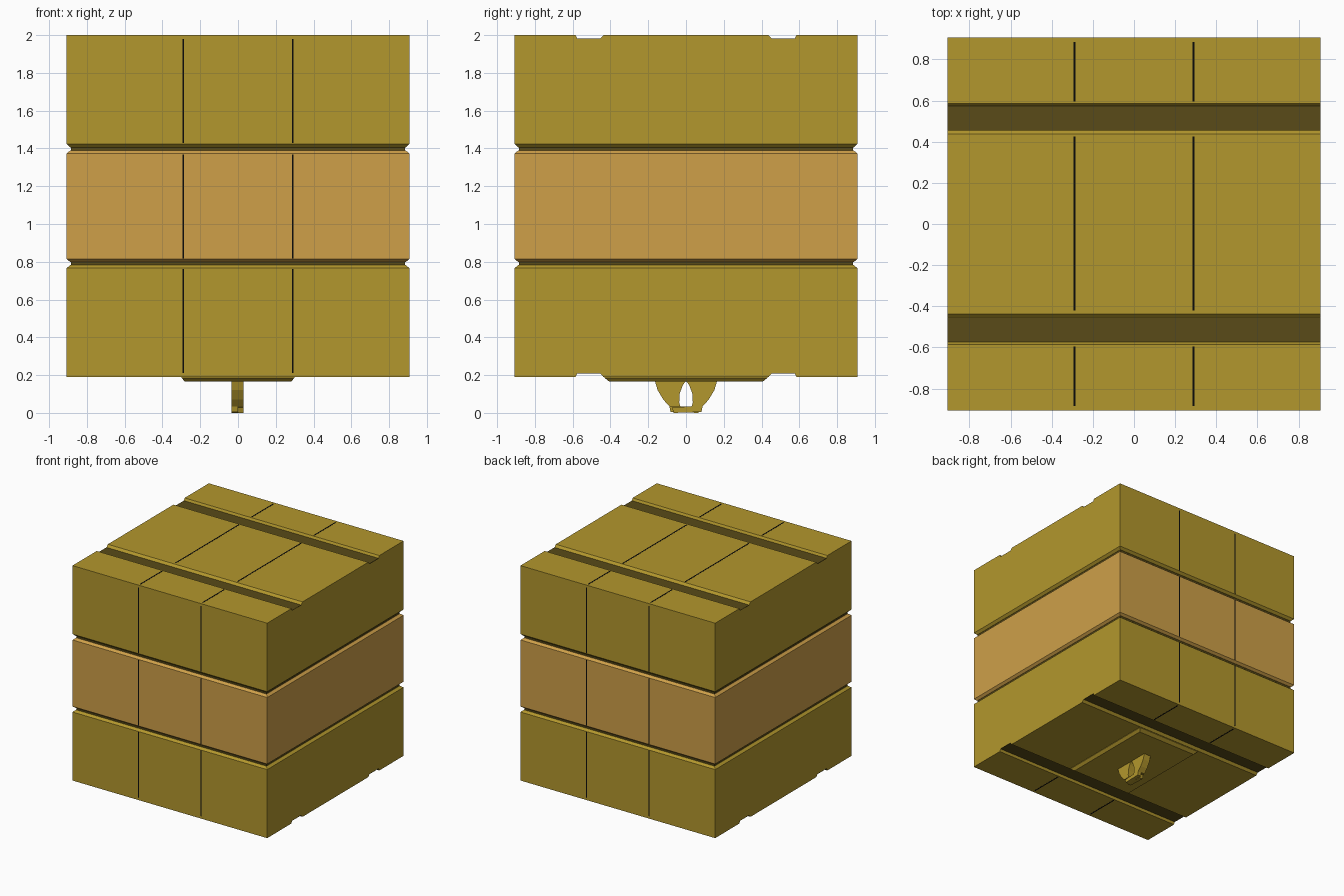
import bpy, bmesh
from mathutils import Vector

if "Cube" in bpy.data.objects:
    bpy.data.objects.remove(bpy.data.objects["Cube"])

W = 0.907          # half width of the cube
CH = 0.02          # chamfer / channel depth
Z0, Z1 = 0.19, 2.0


def material(name, rgb):
    m = bpy.data.materials.new(name)
    m.diffuse_color = (*rgb, 1)
    m.use_nodes = True
    m.node_tree.nodes["Principled BSDF"].inputs["Base Color"].default_value = m.diffuse_color
    return m


OLIVE = material("olive", (0.45, 0.31, 0.026))
ORANGE = material("orange", (0.62, 0.35, 0.066))
DARK = material("dark_olive", (0.10, 0.07, 0.009))
BLACK = material("black", (0.003, 0.003, 0.003))


def finish(bm, name, mat):
    bmesh.ops.recalc_face_normals(bm, faces=bm.faces)
    me = bpy.data.meshes.new(name)
    bm.to_mesh(me)
    bm.free()
    me.materials.append(mat)
    ob = bpy.data.objects.new(name, me)
    bpy.context.collection.objects.link(ob)
    return ob


def prism(profile, x0, x1):
    """Extrude a (y, z) outline along x."""
    bm = bmesh.new()
    face = bm.faces.new([bm.verts.new((x0, y, z)) for y, z in profile])
    out = bmesh.ops.extrude_face_region(bm, geom=[face])
    moved = [v for v in out["geom"] if isinstance(v, bmesh.types.BMVert)]
    bmesh.ops.translate(bm, verts=moved, vec=(x1 - x0, 0, 0))
    return bm


def box(name, lo, hi, mat):
    prof = [(lo[1], lo[2]), (hi[1], lo[2]), (hi[1], hi[2]), (lo[1], hi[2])]
    return finish(prism(prof, lo[0], hi[0]), name, mat)


def chamfer_end(bm, z_end, z_cut, sx, sy):
    """Slope the sides inward between z_cut and the end at z_end."""
    bmesh.ops.bisect_plane(bm, geom=bm.verts[:] + bm.edges[:] + bm.faces[:],
                           plane_co=(0, 0, z_cut), plane_no=(0, 0, 1))
    for v in bm.verts:
        if abs(v.co.z - z_end) < 1e-5:
            v.co.x *= sx
            v.co.y *= sy


def channel_edge(z, depth):
    """Left-to-right outline of a face with two sunken channels."""
    right = [(0.437, z), (0.455, z + depth), (0.575, z + depth), (0.585, z), (W, z)]
    return [(-y, q) for y, q in reversed(right)] + right


# Three stacked blocks, chamfered where they meet
s = (W - CH) / W
low_top, mid_bot, mid_top, up_bot = 0.783, 0.798, 1.39, 1.405

bm = prism(channel_edge(Z0, CH) + [(W, low_top), (-W, low_top)], -W, W)
chamfer_end(bm, low_top, low_top - 0.016, s, s)
finish(bm, "lower_block", OLIVE)

bm = prism([(-W, mid_bot), (W, mid_bot), (W, mid_top), (-W, mid_top)], -W, W)
chamfer_end(bm, mid_bot, mid_bot + 0.016, s, s)
chamfer_end(bm, mid_top, mid_top - 0.016, s, s)
finish(bm, "middle_block", ORANGE)

bm = prism(channel_edge(Z1, -CH) + [(W, up_bot), (-W, up_bot)], -W, W)
chamfer_end(bm, up_bot, up_bot + 0.018, s, s)
finish(bm, "upper_block", OLIVE)

# Dark groove cores between the blocks
c = W - CH - 0.002
for name, a, b in (("lower", low_top, mid_bot), ("upper", mid_top, up_bot)):
    box(name + "_groove_core", (-c, -c, a), (c, c, b), DARK)

# Dark strips on the channel floors
for sy in (-1, 1):
    ya, yb = sorted((sy * 0.456, sy * 0.574))
    box("top_channel_floor", (-W, ya, Z1 - CH - 0.004), (W, yb, Z1 - CH + 0.001), DARK)
    box("bottom_channel_floor", (-W, ya, Z0 + CH - 0.001), (W, yb, Z0 + CH + 0.004), DARK)

# Thin black seams on front, back, top and bottom
T, E = 0.005, 0.001
for x in (-0.29, 0.29):
    for sy in (-1, 1):
        ya, yb = sorted((sy * (W + E), sy * (W - 0.01)))
        for a, b in ((0.21, 0.763), (0.818, 1.368), (1.428, 1.98)):
            box("wall_seam", (x - T, ya, a), (x + T, yb, b), BLACK)
        ya, yb = sorted((sy * 0.595, sy * 0.885))
        box("top_seam", (x - T, ya, Z1 - 0.01), (x + T, yb, Z1 + E), BLACK)
        box("bottom_seam", (x - T, ya, Z0 - E), (x + T, yb, Z0 + 0.01), BLACK)
    box("top_middle_seam", (x - T, -0.42, Z1 - 0.01), (x + T, 0.425, Z1 + E), BLACK)

# Raised bevelled panel underneath
px, py, pz = 0.3, 0.432, 0.165
bm = prism([(-py, pz), (py, pz), (py, Z0 + 0.005), (-py, Z0 + 0.005)], -px, px)
chamfer_end(bm, pz, Z0 - 0.004, 0.28 / px, 0.405 / py)
finish(bm, "bottom_panel", OLIVE)

# Pair of curved claws under the panel, feet overlapping side by side
claw = [(0.0, 0.17), (0.165, 0.17), (0.15, 0.12), (0.12, 0.07), (0.088, 0.035),
        (0.03, 0.035), (0.036, 0.055), (0.034, 0.1), (0.018, 0.145)]
foot = [(0.088, 0.035), (0.082, 0.005), (-0.065, 0.0), (-0.075, 0.028), (0.03, 0.035)]
for side, sy, xa, xb in (("front", -1, -0.035, 0.0), ("back", 1, 0.0, 0.03)):
    finish(prism([(sy * y, z) for y, z in claw], -0.035, 0.03), side + "_claw", OLIVE)
    finish(prism([(sy * y, z) for y, z in foot], xa, xb), side + "_claw_foot", OLIVE)
